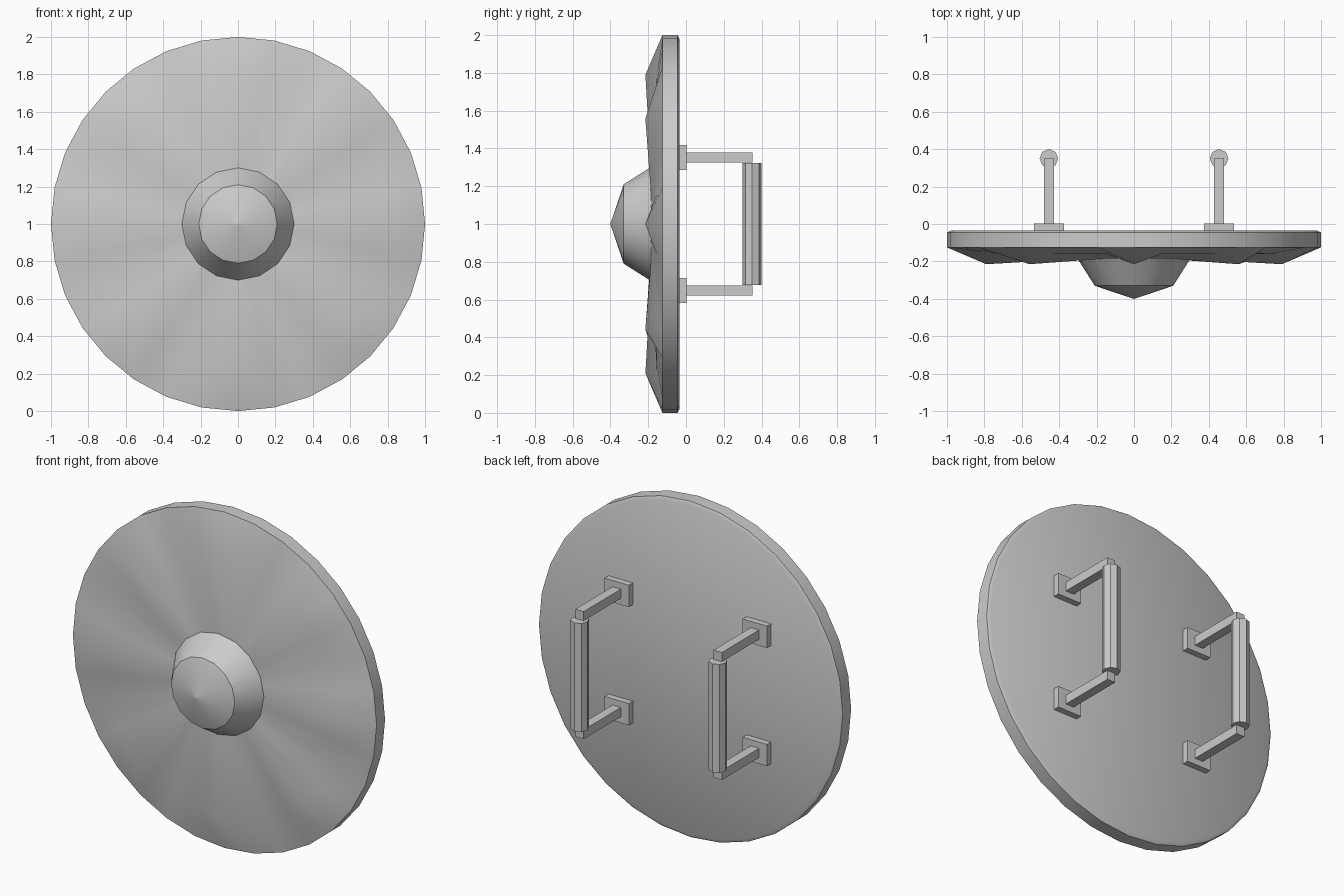
import bpy, bmesh, math
from mathutils import Matrix

cube = bpy.data.objects.get("Cube")
if cube:
    bpy.data.objects.remove(cube, do_unlink=True)

grey = bpy.data.materials.new("light_grey")
grey.use_nodes = True
COLOUR = (0.6, 0.6, 0.6, 1)
grey.diffuse_color = COLOUR
grey.node_tree.nodes["Principled BSDF"].inputs["Base Color"].default_value = COLOUR


def finish(name, bm, smooth=None):
    bmesh.ops.recalc_face_normals(bm, faces=bm.faces)
    mesh = bpy.data.meshes.new(name)
    bm.to_mesh(mesh)
    bm.free()
    mesh.materials.append(grey)
    obj = bpy.data.objects.new(name, mesh)
    bpy.context.collection.objects.link(obj)
    if smooth:
        bpy.ops.object.select_all(action="DESELECT")
        obj.select_set(True)
        bpy.context.view_layer.objects.active = obj
        bpy.ops.object.shade_smooth_by_angle(angle=math.radians(smooth))
    return obj


def lathe(name, sides, profile, smooth):
    """Turn (radius, depth function of step) pairs about the y axis through z = 1."""
    bm = bmesh.new()
    rings = []
    for radius, depth in profile:
        ring = []
        for i in range(sides):
            a = math.tau * i / sides
            y = depth(i) if callable(depth) else depth
            ring.append(bm.verts.new((radius * math.cos(a), y, 1 + radius * math.sin(a))))
        rings.append(ring)
    for r, s in zip(rings, rings[1:]):
        for i in range(sides):
            j = (i + 1) % sides
            bm.faces.new((r[i], r[j], s[j], s[i]))
    bm.faces.new(rings[0])
    bm.faces.new(rings[-1])
    return bm


def box(name, centre, size):
    bm = bmesh.new()
    bmesh.ops.create_cube(bm, size=1, matrix=Matrix.Translation(centre) @ Matrix.Diagonal((*size, 1)))
    return finish(name, bm)


# Shield disc with eight raised ridges on the front
def ridge(i):
    return -0.215 if i % 4 == 0 else -0.157


disc = lathe("disc", 32, [(0.28, -0.185), (0.79, ridge), (1, -0.125),
                          (1, -0.045), (0.98, -0.035)], 55)
finish("shield_disc", disc, 55)

# Central boss: tapered wall and a shallow pointed cap
boss = lathe("boss", 16, [(0.3, -0.16), (0.3, -0.188), (0.21, -0.33), (0.002, -0.4)], 30)
finish("centre_boss", boss, 30)

# Two handles on the back
for side, x in (("left", 0.455), ("right", -0.455)):
    for level, s in (("upper", 1), ("lower", -1)):
        box(f"{side}_{level}_plate", (x, -0.02, 1 + s * 0.352), (0.16, 0.045, 0.13))
        box(f"{side}_{level}_arm", (x, 0.174, 1 + s * 0.352), (0.055, 0.355, 0.055))
    bm = bmesh.new()
    bmesh.ops.create_cone(bm, cap_ends=True, segments=8, radius1=0.05, radius2=0.05,
                          depth=0.646, matrix=Matrix.Translation((x, 0.35, 1)))
    finish(f"{side}_grip", bm)
